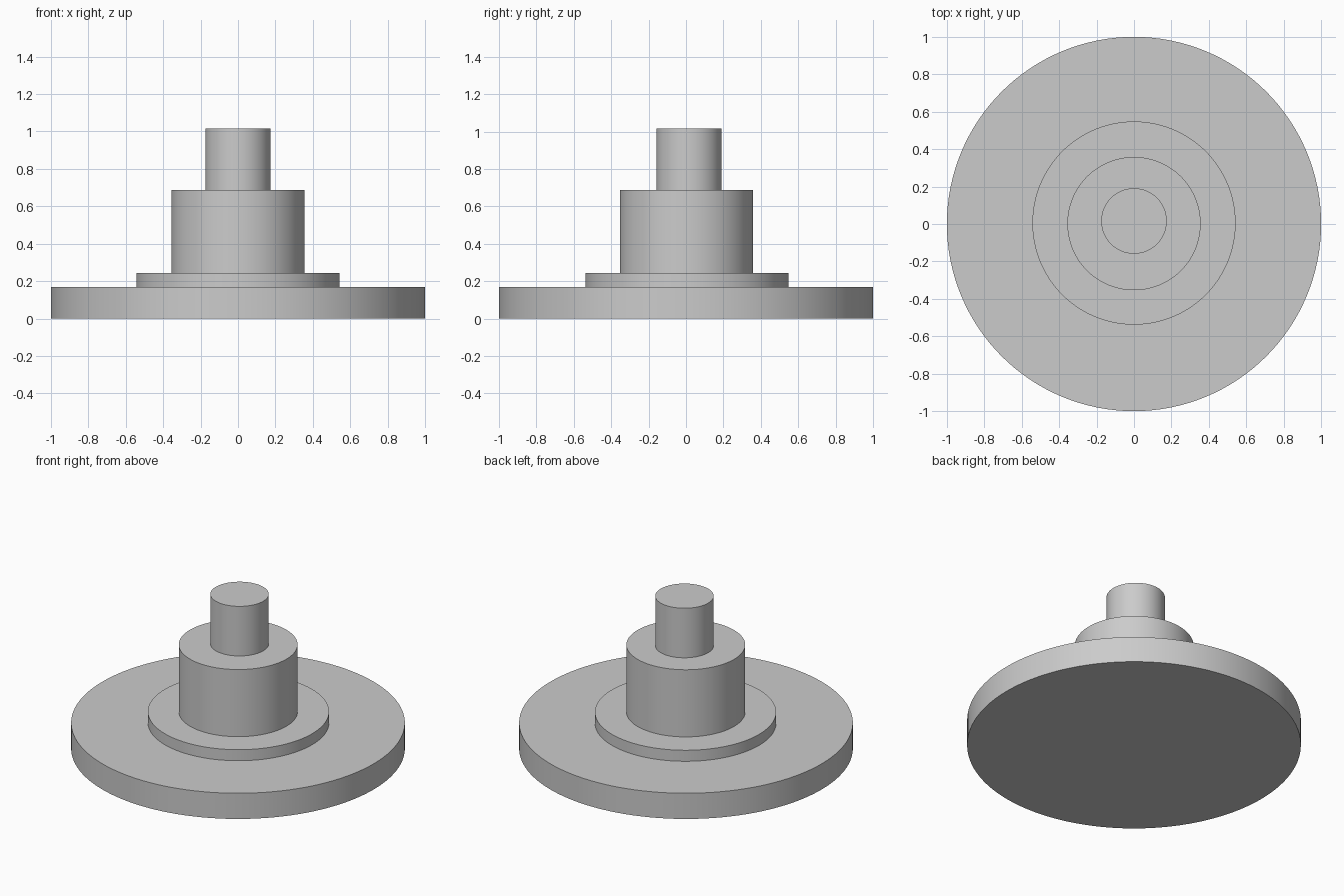
import bpy
import math

if "Cube" in bpy.data.objects:
    bpy.data.objects.remove(bpy.data.objects["Cube"])


def add_disc(name, radius, bottom, top, y=0.0):
    """Upright cylinder with a smooth wall and sharp rims."""
    bpy.ops.mesh.primitive_cylinder_add(
        vertices=128, radius=radius, depth=top - bottom,
        location=(0, y, (bottom + top) / 2))
    obj = bpy.context.object
    obj.name = name
    bpy.ops.object.shade_smooth_by_angle(angle=math.radians(30))
    return obj


# Stacked tiers: name, radius, bottom, top, slight y offset
tiers = [
    ("base_flange", 1.0, 0.0, 0.17, 0.0),
    ("raised_collar", 0.543, 0.17, 0.243, 0.005),
    ("hub", 0.356, 0.243, 0.687, 0.002),
    ("top_pin", 0.175, 0.687, 1.015, 0.016),
]
for tier in tiers:
    add_disc(*tier)
